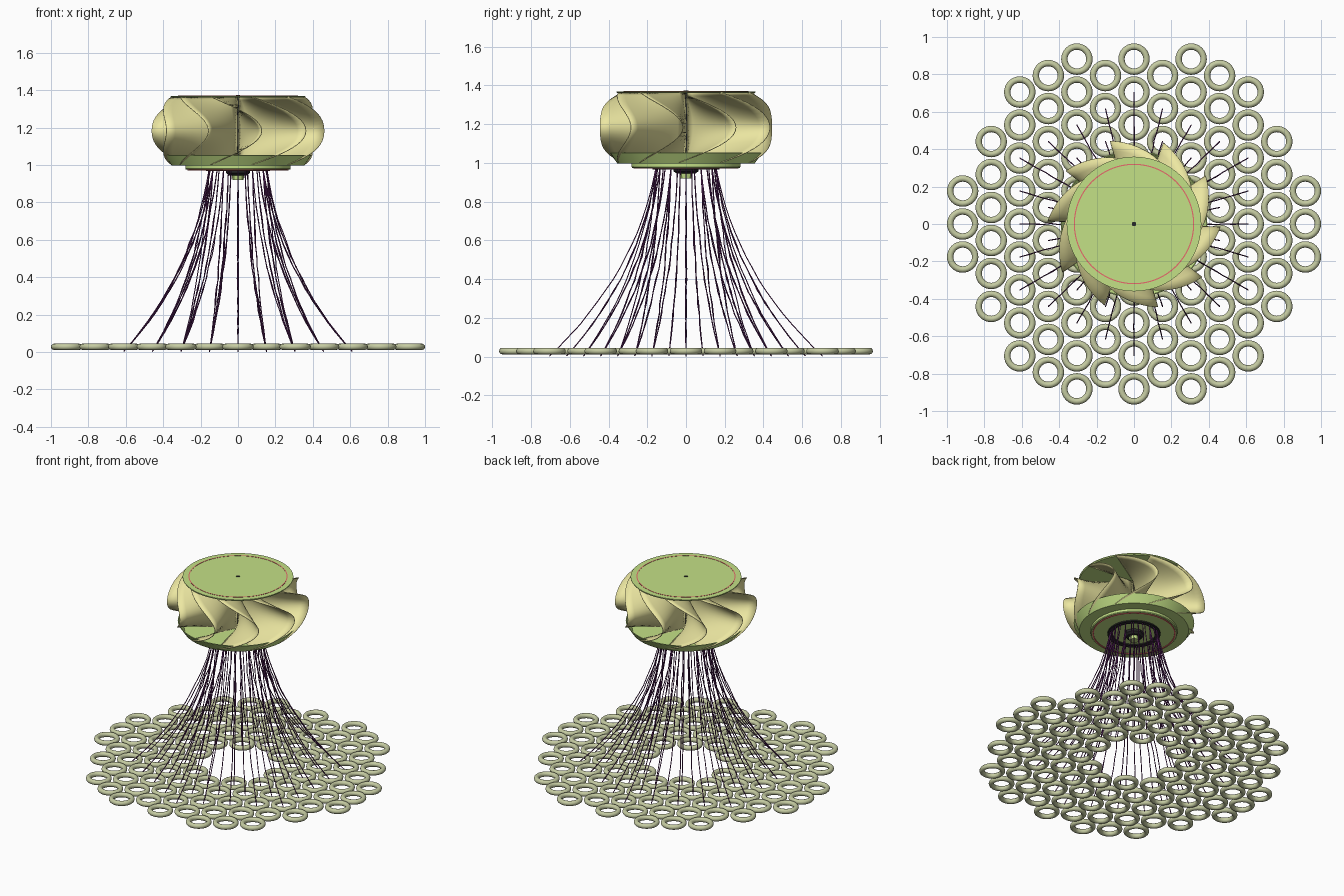
import bpy, bmesh, math, random
from mathutils import Vector

if "Cube" in bpy.data.objects:
    bpy.data.objects.remove(bpy.data.objects["Cube"])

random.seed(4)


def material(name, r, g, b):
    m = bpy.data.materials.new(name)
    m.diffuse_color = (r, g, b, 1)
    m.use_nodes = True
    m.node_tree.nodes["Principled BSDF"].inputs["Base Color"].default_value = m.diffuse_color
    return m


GREEN = material("lime", 0.55, 0.75, 0.24)
YELLOW = material("pale_yellow", 0.84, 0.80, 0.36)
SAGE = material("sage", 0.56, 0.60, 0.36)
PURPLE = material("purple", 0.12, 0.02, 0.14)
RED = material("red", 0.8, 0.15, 0.15)
BLACK = material("black", 0.02, 0.02, 0.02)


def finish(bm, name, mat, angle=35):
    bmesh.ops.recalc_face_normals(bm, faces=bm.faces)
    me = bpy.data.meshes.new(name)
    bm.to_mesh(me)
    bm.free()
    ob = bpy.data.objects.new(name, me)
    bpy.context.collection.objects.link(ob)
    me.materials.append(mat)
    bpy.ops.object.select_all(action='DESELECT')
    ob.select_set(True)
    bpy.context.view_layer.objects.active = ob
    bpy.ops.object.shade_smooth_by_angle(angle=math.radians(angle))
    return ob


def lathe(name, profile, mat, n=64, closed=False):
    """Spin an (r, z) profile about the z axis."""
    bm = bmesh.new()
    vs = [bm.verts.new((r, 0, z)) for r, z in profile]
    es = [bm.edges.new(p) for p in zip(vs, vs[1:])]
    if closed:
        es.append(bm.edges.new((vs[-1], vs[0])))
    bmesh.ops.spin(bm, geom=vs + es, cent=(0, 0, 0), axis=(0, 0, 1),
                   angle=math.tau, steps=n)
    bmesh.ops.remove_doubles(bm, verts=bm.verts, dist=1e-5)
    return finish(bm, name, mat)


def flat_ring(name, r0, r1, z0, z1, mat):
    return lathe(name, [(r0, z0), (r1, z0), (r1, z1), (r0, z1)], mat, closed=True)


# Top disc with a red circle, and the axle
lathe("top_disc", [(0, 1.36), (0.355, 1.36), (0.36, 1.366), (0.36, 1.37), (0, 1.37)], GREEN)
flat_ring("top_red_ring", 0.316, 0.322, 1.365, 1.3715, RED)
lathe("axle", [(0, 0.97), (0.012, 0.97), (0.012, 1.373), (0, 1.373)], BLACK, 16)

# Lower dish with raised rim, and the plate beneath it
lathe("lower_dish", [(0, 0.994), (0.355, 0.997), (0.392, 1.052), (0.387, 1.054),
                     (0.35, 1.004), (0, 1.002)], GREEN)
lathe("lower_plate", [(0, 0.975), (0.278, 0.975), (0.282, 0.98), (0.282, 0.996), (0, 0.996)], GREEN)
flat_ring("plate_red_ring", 0.262, 0.27, 0.971, 0.98, RED)
flat_ring("strand_collar", 0.14, 0.172, 0.967, 0.98, BLACK)

# Small notched nut under the plate
lathe("nut_flange", [(0, 0.945), (0.05, 0.945), (0.065, 0.958), (0.065, 0.978), (0, 0.978)], BLACK, 8)
lathe("nut", [(0, 0.92), (0.03, 0.92), (0.036, 0.978), (0, 0.978)], GREEN, 8)

# Ten twisted blades: radial at mid height, lagging and shorter above and below
NZ, NR, LAG = 20, 8, math.radians(40)
bm = bmesh.new()
for k in range(10):
    tip = math.radians(36 * k - 2)
    rows = []
    for i in range(NZ + 1):
        t = 2 * i / NZ - 1
        a = tip - LAG * t * t
        reach = 0.462 - 0.104 * t * t
        row = []
        for j in range(NR + 1):
            r = 0.012 + (reach - 0.012) * j / NR
            row.append(bm.verts.new((r * math.cos(a), r * math.sin(a), 1.183 + 0.182 * t)))
        rows.append(row)
    for p, q in zip(rows, rows[1:]):
        for j in range(NR):
            bm.faces.new((p[j], p[j + 1], q[j + 1], q[j]))
blades = finish(bm, "blades", YELLOW, 50)
sol = blades.modifiers.new("thickness", 'SOLIDIFY')
sol.thickness = 0.004
sol.offset = 0

# Hexagonal field of rings, leaving the middle open
PITCH = 0.1763
cells = []
for c in range(-6, 7):
    for d in range(-7, 8):
        x = c * PITCH * math.sqrt(3) / 2
        y = (d + 0.5 * (c % 2)) * PITCH
        if 1.2 < math.hypot(x, y) / PITCH < 5.35:
            cells.append((x, y))

bm = bmesh.new()
U, V = 32, 12
for cx, cy in cells:
    grid = []
    for u in range(U):
        a = math.tau * u / U
        ring = []
        for v in range(V):
            b = math.tau * v / V
            r = 0.067 + 0.017 * math.cos(b)
            ring.append(bm.verts.new((cx + r * math.cos(a), cy + r * math.sin(a),
                                      0.028 + 0.017 * math.sin(b))))
        grid.append(ring)
    for u in range(U):
        p, q = grid[u], grid[(u + 1) % U]
        for v in range(V):
            bm.faces.new((p[v], q[v], q[(v + 1) % V], p[(v + 1) % V]))
finish(bm, "floor_rings", SAGE, 60)

# Strands flaring from the collar to the inner rings
cu = bpy.data.curves.new("strands", 'CURVE')
cu.dimensions = '3D'
cu.bevel_depth = 0.003
cu.bevel_resolution = 1
cu.use_fill_caps = True
cu.materials.append(PURPLE)
for x, y in cells:
    dist = math.hypot(x, y)
    if dist > 4.1 * PITCH:
        continue
    ux, uy = x / dist, y / dist
    p0 = Vector((ux * 0.155, uy * 0.155, 0.975))
    r1 = 0.155 + (dist - 0.155) * 0.19
    p1 = Vector((ux * r1, uy * r1, 0.42))
    p2 = Vector((x, y, 0.003))
    sp = cu.splines.new('POLY')
    sp.points.add(16)
    for i, pt in enumerate(sp.points):
        t = i / 16
        p = p0 * (1 - t) ** 2 + p1 * 2 * t * (1 - t) + p2 * t * t
        w = 0.004 * math.sin(math.pi * t)
        pt.co = (p.x + random.uniform(-w, w), p.y + random.uniform(-w, w), p.z, 1)
strands = bpy.data.objects.new("strands", cu)
bpy.context.collection.objects.link(strands)
